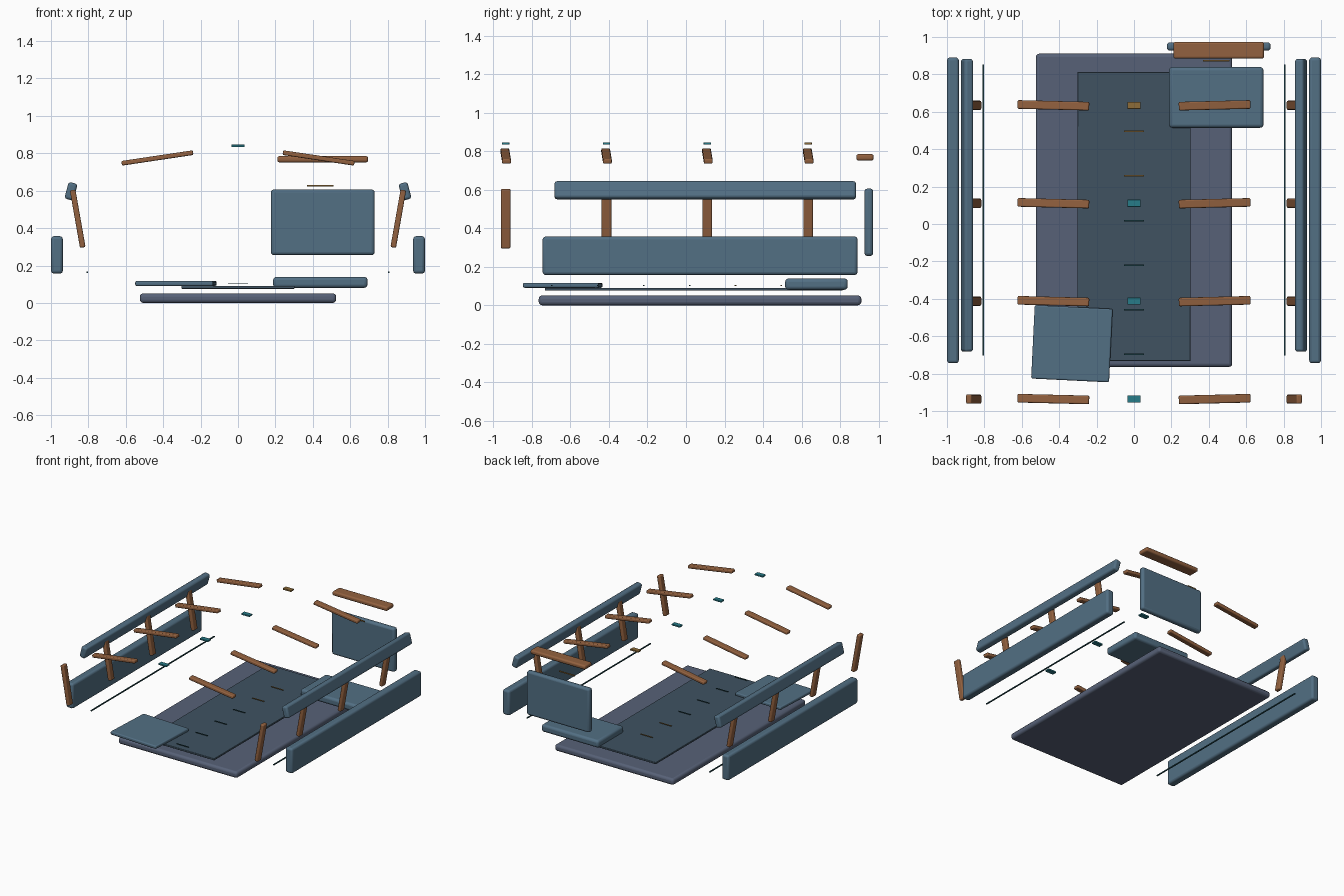
import bpy
from math import radians

if "Cube" in bpy.data.objects:
    bpy.data.objects.remove(bpy.data.objects["Cube"])


def material(name, r, g, b):
    m = bpy.data.materials.new(name)
    m.diffuse_color = (r, g, b, 1)
    m.use_nodes = True
    m.node_tree.nodes["Principled BSDF"].inputs["Base Color"].default_value = m.diffuse_color
    return m


SLATE = material("slate", 0.095, 0.12, 0.185)
DARK = material("dark_slate", 0.05, 0.085, 0.12)
BLUE = material("blue", 0.085, 0.16, 0.23)
BROWN = material("brown", 0.29, 0.12, 0.05)
OCHRE = material("ochre", 0.27, 0.15, 0.04)
TEAL = material("teal", 0.02, 0.2, 0.25)
DEEP = material("deep_teal", 0.015, 0.07, 0.085)


def box(name, loc, size, mat, bevel=0.0, rot=(0, 0, 0)):
    """Box with rounded edges, rotation in degrees."""
    bpy.ops.mesh.primitive_cube_add(size=1)
    o = bpy.context.object
    o.name = name
    o.scale = size
    bpy.ops.object.transform_apply(location=False, rotation=False, scale=True)
    o.location = loc
    o.rotation_euler = [radians(a) for a in rot]
    o.data.materials.append(mat)
    if bevel:
        b = o.modifiers.new("Bevel", 'BEVEL')
        b.width = bevel
        b.segments = 3
        bpy.ops.object.shade_smooth_by_angle(angle=radians(35))
    return o


def pair(name, loc, size, mat, bevel=0.0, tilt=0, yaw=0):
    """Same part on the left and right, mirrored in x."""
    for side, s in (("left", -1), ("right", 1)):
        box(f"{name}_{side}", (s * loc[0], loc[1], loc[2]), size, mat, bevel,
            (0, s * tilt, s * yaw))


# Floor slab and inset deck
box("floor_slab", (0, 0.073, 0.0255), (1.05, 1.675, 0.051), SLATE, 0.018)
box("inner_deck", (0, 0.04, 0.083), (0.605, 1.545, 0.015), DARK, 0.004)

# Thin strips down the deck
for i in range(6):
    box(f"deck_strip_{i + 1}", (0, -0.697 + i * 0.2385, 0.103),
        (0.105, 0.008, 0.004), DEEP if i < 4 else OCHRE)

# Loose front pad, rear seat, upright back panel and its rail
box("front_pad", (-0.332, -0.64, 0.104), (0.417, 0.393, 0.026), BLUE, 0.008, (0, 0, -2.8))
box("rear_seat", (0.44, 0.677, 0.11), (0.505, 0.325, 0.059), BLUE, 0.018)
box("back_panel", (0.453, 0.949, 0.431), (0.555, 0.045, 0.35), BLUE, 0.016)
box("back_rail", (0.453, 0.929, 0.768), (0.485, 0.09, 0.034), BROWN, 0.012)
box("back_strip", (0.44, 0.873, 0.627), (0.14, 0.006, 0.009), OCHRE)

# Long side boards, leaning upper rails, thin inner lines
pair("side_board", (0.968, 0.073, 0.257), (0.063, 1.635, 0.2), BLUE, 0.016)
pair("upper_rail", (0.893, 0.1, 0.597), (0.049, 1.565, 0.092), BLUE, 0.014, tilt=-15)
pair("side_line", (0.806, 0.075, 0.165), (0.008, 1.555, 0.008), DEEP)

# Frames: posts, sloping roof ribs and centre clips
for i in range(4):
    y = -0.936 + i * 0.5235
    pair(f"frame_{i + 1}_post", (0.857, y, 0.45), (0.03, 0.05, 0.312), BROWN, 0.008, tilt=10)
    pair(f"frame_{i + 1}_rib", (0.431, y, 0.775), (0.386, 0.046, 0.025), BROWN, 0.007,
         tilt=8.5, yaw=1.4)
    box(f"frame_{i + 1}_clip", (0, y, 0.84), (0.072, 0.038, 0.012),
        OCHRE if i == 3 else TEAL, 0.002)
